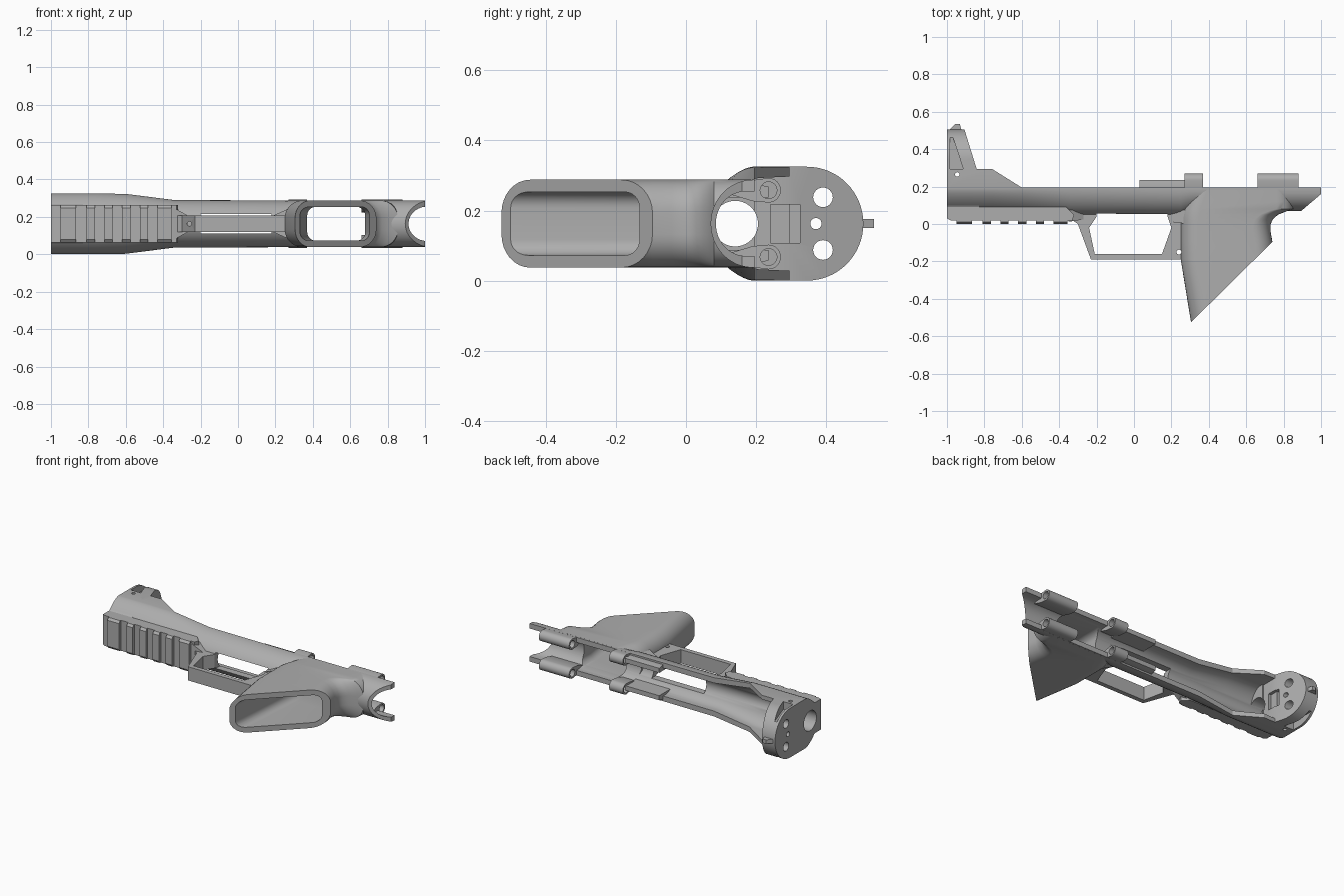
import bpy, bmesh, math
from mathutils import Vector

if "Cube" in bpy.data.objects:
    bpy.data.objects.remove(bpy.data.objects["Cube"])

C = 0.163                                   # mirror plane height
grey = bpy.data.materials.new("mid_grey")
grey.diffuse_color = (0.42, 0.42, 0.42, 1)
grey.use_nodes = True
grey.node_tree.nodes["Principled BSDF"].inputs["Base Color"].default_value = grey.diffuse_color


def loft(name, rings, cutter=False):
    """Skin matching rings of points and cap both ends."""
    bm = bmesh.new()
    vs = [[bm.verts.new((x, y, z + C)) for x, y, z in r] for r in rings]
    n = len(vs[0])
    for a, b in zip(vs, vs[1:]):
        for i in range(n):
            bm.faces.new((a[i], a[(i + 1) % n], b[(i + 1) % n], b[i]))
    bm.faces.new(vs[0])
    bm.faces.new(vs[-1][::-1])
    bmesh.ops.recalc_face_normals(bm, faces=bm.faces)
    me = bpy.data.meshes.new(name)
    bm.to_mesh(me)
    bm.free()
    ob = bpy.data.objects.new(name, me)
    bpy.context.collection.objects.link(ob)
    me.materials.append(grey)
    ob.hide_render = cutter
    ob.hide_viewport = False
    return ob


def side(name, pts, z0, z1, cutter=False):
    """Side profile in x, y pushed through z."""
    return loft(name, [[(x, y, z) for x, y in pts] for z in (z0, z1)], cutter)


def along(name, pts, x0, x1, cutter=False):
    """Cross-section in y, z pushed along x."""
    return loft(name, [[(x, y, z) for y, z in pts] for x in (x0, x1)], cutter)


def circle(a, b, r, n=32):
    return [(a + r * math.cos(2 * math.pi * i / n), b + r * math.sin(2 * math.pi * i / n)) for i in range(n)]


def rect(a0, a1, b0, b1):
    return [(a0, b0), (a1, b0), (a1, b1), (a0, b1)]


def trough(x, w, yb, yt, yc, p=2.0, n=24):
    """Ring with a rounded underside and straight upper walls."""
    pts = [(x, yt, w)]
    for i in range(n + 1):
        a = math.pi * i / n
        c, s = math.cos(a), max(math.sin(a), 0)
        pts.append((x, yc - (yc - yb) * s ** (2 / p), math.copysign(w * abs(c) ** (2 / p), c)))
    return pts + [(x, yt, -w)]


def rounded(y, x0, x1, w, r, n=8):
    """Rounded rectangle ring lying in x, z."""
    pts = []
    for k, (sx, sz) in enumerate(((1, 1), (0, 1), (0, 0), (1, 0))):
        cx = x1 - r if sx else x0 + r
        cz = w - r if sz else r - w
        for i in range(n + 1):
            a = math.pi / 2 * (k + i / n)
            pts.append((cx + r * math.cos(a), y, cz + r * math.sin(a)))
    return pts


def cut(ob, *cutters):
    for c in cutters:
        m = ob.modifiers.new("cut", 'BOOLEAN')
        m.operation, m.solver, m.object = 'DIFFERENCE', 'EXACT', c


# cutters
channel = loft("channel_cutter", [trough(-0.86, .137, .085, .6, .18), trough(-0.62, .13, .085, .6, .18),
               trough(-0.34, .092, .085, .6, .17), trough(1.1, .092, .085, .6, .17)], True)
bore = along("bore_cutter", circle(.14, 0, .065, 40), -1.1, .5, True)
well = loft("well_cutter", [rounded(-.62, .322, .74, .09, .045), rounded(-.1, .362, .70, .09, .045),
            rounded(.02, .37, .68, .09, .045), rounded(.16, .37, .68, .09, .045)], True)
slot = side("slot_cutter", rect(-.2, .18, 0, .3), -.052, .052, True)
tail_notch = loft("tail_notch_cutter", [[(x, y, z) for x, z in circle(1.01, 0, .091, 40)] for y in (-.1, .4)], True)
tail_slope = side("tail_slope_cutter", [(.88, .058), (1.05, .2025), (1.05, 0), (.88, 0)], -.3, .3, True)
grip_end = side("grip_end_cutter", [(.2, -.629), (.8, -.036), (.95, -.036), (.95, -.8), (.2, -.8)], -.3, .3, True)
guard_pin = side("guard_pin_cutter", circle(.24, -.15, .013, 16), -.3, .3, True)

# main frame
frame = loft("frame_body", [trough(-1, .162, .045, .295, .19, 1.55), trough(-.76, .162, .045, .295, .19, 1.55),
             trough(-.6, .16, .045, .195, .19, 1.6), trough(-.34, .127, .04, .195, .19, 1.9),
             trough(.25, .125, .04, .195, .19), trough(.32, .125, .07, .195, .19),
             trough(1, .125, .07, .195, .19)])
cut(frame, channel, bore, well, slot, tail_notch, tail_slope)

# grip with hollow well and slanted open end
grip_rows = [(.185, .30, .86), (.12, .275, .86), (.08, .26, .855), (.07, .257, .82), (.05, .253, .77),
             (.025, .25, .742), (0, .25, .731), (-.04, .25, .73), (-.095, .25, .74),
             (-.19, .25, .745), (-.6, .317, .745)]
grip = loft("grip", [rounded(y, a, b, .125, .095) for y, a, b in grip_rows])
cut(grip, channel, well, grip_end, guard_pin)

# upright nose block with round top, holes and side pockets
top = [(.345 + .16 * math.sin(math.pi * i / 32), .162 * math.cos(math.pi * i / 32)) for i in range(33)]
nose = along("nose_block", top + [(.19, -.162), (.09, -.1), (.09, .1), (.19, .162)], -1, -.83)
nose_slope = side("nose_slope_cutter", [(-.911, .52), (-.84, .29), (-.84, .195), (-.7, .195), (-.7, .6), (-.911, .6)], -.3, .3, True)
nose_notch = side("nose_notch_cutter", rect(-.9, -.7, .24, .325), -.055, .055, True)
cut(nose, nose_slope, nose_notch, bore)
for y, z, r in ((.39, .075, .028), (.39, -.075, .028), (.37, 0, .016)):
    cut(nose, along("nose_hole_cutter", circle(y, z, r, 24), -1.1, -.7, True))
for s in (-1, 1):
    cut(nose, side("pocket_cutter", [(-.985, .23), (-.9, .235), (-.905, .27), (-.975, .485), (-.985, .485)],
                   s * .11, s * .3, True))
cross_pin = side("nose_pin_cutter", circle(-.945, .265, .012, 16), -.3, .3, True)
cut(nose, cross_pin)
cut(frame, cross_pin)
side("nose_tab", [(-.99, .48), (-.985, .505), (-.955, .535), (-.932, .535), (-.905, .45)], -.013, .013)

# accessory rail with teeth
rail = side("rail_base", [(-1, .09), (-1, .03), (-.98, .02), (-.33, .02), (-.32, .05), (-.36, .09)], -.1, .1)
cut(rail, channel, bore)
tooth = [(.025, -.1), (.012, -.1), (0, -.085), (0, .085), (.012, .1), (.025, .1)]
for x0, x1 in ((-.95, -.865), (-.81, -.765), (-.715, -.67), (-.62, -.575), (-.525, -.48), (-.43, -.355)):
    along("rail_tooth", tooth, x0, x1)

# trigger guard
guard = side("trigger_guard", [(-.33, .06), (-.33, .02), (-.3, 0), (-.23, -.19), (.275, -.19), (.275, .06)], -.045, .045)
window = side("guard_window_cutter", [(-.2, .1), (-.2, .04), (-.24, -.02), (-.21, -.16), (.15, -.16), (.2, -.02),
              (.18, .04), (.18, .1)], -.2, .2, True)
front_hole = loft("guard_hole_cutter", [[(x, y, z) for x, z in circle(-.26, 0, .012, 16)] for y in (-.3, .3)], True)
cut(guard, window, guard_pin, front_hole)
for name, xa, xb, ya in (("guard_front_flare", -.35, -.27, .012), ("guard_rear_flare", .29, .19, .0)):
    loft(name, [[(xa, y, z) for y, z in rect(ya, .075, -.09, .09)],
                [(xb, y, z) for y, z in rect(ya + .012, .075, -.045, .045)]])

# screw bosses and inner guide walls
for s in (-1, 1):
    arc = [(.235 + .035 * math.sin(math.pi * i / 16), s * (.095 + .035 * math.cos(math.pi * i / 16))) for i in range(17)]
    for x0, x1 in ((.27, .37), (.66, .88)):
        boss = along("screw_boss", arc + [(.19, s * .064), (.12, s * .085), (.15, s * .115), (.19, s * .124)], x0, x1)
        cut(boss, along("screw_hole_cutter", circle(.235, s * .095, .024, 20), x0 - .02, x1 + .02, True))
    along("guide_wall", [(.235, s * .075), (.235, s * .105), (.19, s * .115), (.13, s * .1), (.12, s * .075)], .03, .28)

# bake the cuts, remove the helpers, shade by angle
bpy.context.view_layer.update()
dg = bpy.context.evaluated_depsgraph_get()
parts = [o for o in bpy.data.objects if not o.hide_render]
baked = [(o, bpy.data.meshes.new_from_object(o.evaluated_get(dg))) for o in parts]
for o, me in baked:
    o.modifiers.clear()
    o.data = me
for o in [o for o in bpy.data.objects if o.hide_render]:
    bpy.data.objects.remove(o)
bpy.ops.object.select_all(action='DESELECT')
for o in parts:
    o.select_set(True)
bpy.context.view_layer.objects.active = parts[0]
bpy.ops.object.shade_smooth_by_angle(angle=math.radians(30))
